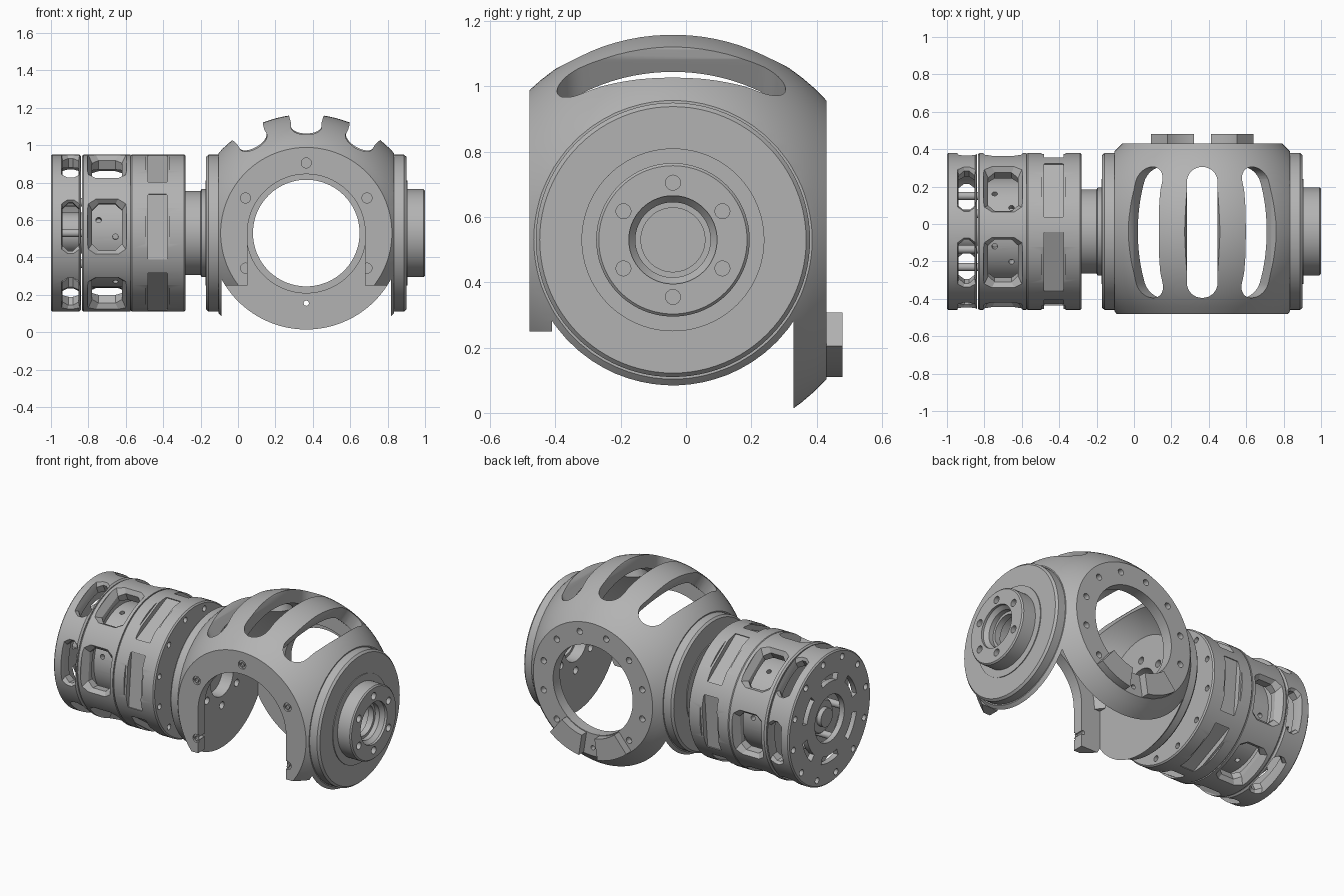
import bpy, bmesh
from math import sin, cos, pi, radians, sqrt
from mathutils import Matrix, Vector

if "Cube" in bpy.data.objects:
    bpy.data.objects.remove(bpy.data.objects["Cube"])

CENTRE = Vector((0.365, -0.04, 0.53))

metal = bpy.data.materials.new("grey_metal")
metal.use_nodes = True
metal.diffuse_color = (0.45, 0.45, 0.45, 1)
metal.node_tree.nodes["Principled BSDF"].inputs["Base Color"].default_value = (0.45, 0.45, 0.45, 1)


def around(axis, r, a, t, c=CENTRE):
    """Point at radius r and angle a (degrees) about an axis; t is the world position along it."""
    a = radians(a)
    if axis == "x":
        return Vector((t, c.y - r * cos(a), c.z + r * sin(a)))
    return Vector((c.x + r * sin(a), t, c.z - r * cos(a)))


def lathe(bm, axis, profile, n=96, a0=0, a1=360, c=CENTRE):
    """Turn a closed (radius, position) profile about an axis, fully or over a sector."""
    full = a1 - a0 >= 360
    rings = n if full else n + 1
    rows = [[bm.verts.new(around(axis, r, a0 + (a1 - a0) * i / n, t, c)) for r, t in profile]
            for i in range(rings)]
    m = len(profile)
    for i in range(n):
        p, q = rows[i], rows[(i + 1) % rings]
        for j in range(m):
            bm.faces.new((p[j], p[(j + 1) % m], q[(j + 1) % m], q[j]))
    if not full:
        bm.faces.new(rows[0])
        bm.faces.new(rows[-1])
    bmesh.ops.remove_doubles(bm, verts=[v for row in rows for v in row], dist=1e-5)


def cyl(bm, axis, r, lo, hi, n=96, c=CENTRE, bevel=0.0):
    lathe(bm, axis, [(0, lo), (r - bevel, lo), (r, lo + bevel), (r, hi - bevel), (r - bevel, hi), (0, hi)]
          if bevel else [(0, lo), (r, lo), (r, hi), (0, hi)], n, c=c)


def holes(bm, axis, count, ring, r, lo, hi, start=0, skip=()):
    for k in range(count):
        if k not in skip:
            cyl(bm, axis, r, lo, hi, 16, around(axis, ring, start + 360 * k / count, 0))


def loft(bm, levels, matrix, r, seg):
    """Stack rounded rectangles given as (half x, half y, z)."""
    rows = []
    for hx, hy, z in levels:
        row = []
        for q, (sx, sy) in enumerate(((1, 1), (-1, 1), (-1, -1), (1, -1))):
            for s in range(seg + 1):
                a = (q + s / seg) * pi / 2
                row.append(bm.verts.new(matrix @ Vector(
                    (sx * (hx - r) + r * cos(a), sy * (hy - r) + r * sin(a), z))))
        rows.append(row)
    for p, q in zip(rows, rows[1:]):
        for j in range(len(p)):
            k = (j + 1) % len(p)
            bm.faces.new((p[j], p[k], q[k], q[j]))
    bm.faces.new(rows[0])
    bm.faces.new(rows[-1])


def box(bm, x0, x1, y0, y1, z0, z1):
    size = Matrix.Diagonal((x1 - x0, y1 - y0, z1 - z0, 1))
    mid = Matrix.Translation(((x0 + x1) / 2, (y0 + y1) / 2, (z0 + z1) / 2))
    bmesh.ops.create_cube(bm, size=1, matrix=mid @ size)


def windows(bm, x, levels, corner=0.035, seg=1):
    """Six openings around the drum."""
    for k in range(6):
        m = Matrix.Translation((x, CENTRE.y, CENTRE.z)) @ Matrix.Rotation(radians(85 + 60 * k), 4, "X")
        loft(bm, levels, m, corner, seg)


def build(name, bm):
    bmesh.ops.recalc_face_normals(bm, faces=bm.faces)
    mesh = bpy.data.meshes.new(name)
    bm.to_mesh(mesh)
    bm.free()
    mesh.materials.append(metal)
    obj = bpy.data.objects.new(name, mesh)
    bpy.context.collection.objects.link(obj)
    return obj


def cut(obj, tool, operation="DIFFERENCE"):
    """Apply a boolean and throw the tool away."""
    if not isinstance(tool, bpy.types.Object):
        tool = build("cutter", tool)
    mod = obj.modifiers.new("cut", "BOOLEAN")
    mod.operation, mod.solver, mod.object, mod.use_self = operation, "EXACT", tool, True
    bpy.context.view_layer.update()
    result = bpy.data.meshes.new_from_object(obj.evaluated_get(bpy.context.evaluated_depsgraph_get()))
    obj.modifiers.clear()
    obj.data = result
    bpy.data.objects.remove(tool)


def ball(bm, r, lo, hi, n=24):
    """Sphere trimmed by two planes across y."""
    ys = [lo + (hi - lo) * i / n for i in range(n + 1)]
    lathe(bm, "y", [(0, lo)] + [(sqrt(r * r - (y - CENTRE.y) ** 2), y) for y in ys] + [(0, hi)], 128)


X, Y, Z = CENTRE

# Housing: trimmed ball shell
bm = bmesh.new()
ball(bm, 0.635, -0.48, 0.43)
housing = build("housing", bm)
bm = bmesh.new()
box(bm, X - 0.47, X + 0.47, -1, 1, -1, 2)
cut(housing, bm, "INTERSECT")

# Hollow interior, kept clear of the cheeks
bm = bmesh.new()
ball(bm, 0.553, -0.41, 0.33)
cavity = build("cavity", bm)
bm = bmesh.new()
box(bm, X - 0.452, X + 0.452, -1, 1, -1, 2)
cut(cavity, bm, "INTERSECT")
cut(housing, cavity)

# Open underside, front lower edge, front arch and rear port
for limits in ((X - 0.452, X + 0.452, -0.41, 0.33, -0.5, Z), (-1, 2, -1, -0.41, -0.5, 0.25),
               (X - 0.315, X + 0.315, -1, -0.3, -0.5, Z)):
    bm = bmesh.new()
    box(bm, *limits)
    cut(housing, bm)
bm = bmesh.new()
cyl(bm, "y", 0.315, -1, -0.3)
lathe(bm, "y", [(0, 0.2), (0.32, 0.2), (0.32, 0.36), (0.285, 0.36), (0.285, 0.6), (0, 0.6)])
cut(housing, bm)

# Three long slots over the top
for tilt in (-30, 0, 30):
    bm = bmesh.new()
    m = Matrix.Translation((X, -0.045, Z)) @ Matrix.Rotation(radians(tilt), 4, "Y")
    loft(bm, [(0.082, 0.35, 0.36), (0.082, 0.35, 0.59), (0.09, 0.358, 0.62), (0.13, 0.398, 0.7)], m, 0.08, 8)
    cut(housing, bm)

# Screw holes and cheek bores
bm = bmesh.new()
holes(bm, "y", 6, 0.375, 0.014, -0.6, -0.38, skip=(0,))
holes(bm, "y", 6, 0.375, 0.027, -0.6, -0.468, skip=(0,))
holes(bm, "y", 12, 0.365, 0.02, 0.39, 0.6, 15)
cyl(bm, "y", 0.014, 0.3, 0.6, 16, around("y", 0.375, 0, 0))
cyl(bm, "x", 0.115, -0.5, 1.5, 64)
holes(bm, "x", 6, 0.175, 0.023, -0.5, 1.5, 30)
cut(housing, bm)

# Two locating tabs on the rear ring
for side in (-1, 1):
    bm = bmesh.new()
    a, b = sorted((side * 9, side * 40))
    lathe(bm, "y", [(0.29, 0.425), (0.425, 0.425), (0.425, 0.48), (0.29, 0.48)], 12, a, b)
    build("rear_tab_left" if side > 0 else "rear_tab_right", bm)

# Cheek discs on both sides
for name, side in (("cheek_right", -1), ("cheek_left", 1)):
    bm = bmesh.new()
    at = lambda d: X + side * d
    lathe(bm, "x", [(0, at(0.455)), (0.42, at(0.455)), (0.42, at(0.522)), (0.408, at(0.535)),
                    (0.28, at(0.535)), (0.28, at(0.54)), (0, at(0.54))])
    cheek = build(name, bm)
    bm = bmesh.new()
    cyl(bm, "x", 0.115, -0.5, 1.5, 64)
    holes(bm, "x", 6, 0.175, 0.023, -0.5, 1.5, 30)
    cut(cheek, bm)

# Left axle with stepped bore
bm = bmesh.new()
lathe(bm, "x", [(0.098, 0.89), (0.235, 0.89), (0.235, 0.992), (0.227, 1.0), (0.135, 1.0),
                (0.135, 0.985), (0.115, 0.96), (0.115, 0.93), (0.098, 0.93)])
axle = build("axle", bm)
bm = bmesh.new()
holes(bm, "x", 6, 0.175, 0.023, 0.94, 1.1, 30)
cut(axle, bm)

# Neck between drum and housing
bm = bmesh.new()
lathe(bm, "x", [(0, -0.285), (0.225, -0.285), (0.225, -0.2), (0.235, -0.195), (0.235, -0.165), (0, -0.165)])
build("neck", bm)

# Drum, inner section with shallow pockets
bm = bmesh.new()
cyl(bm, "x", 0.42, -0.575, -0.28, bevel=0.008)
drum_inner = build("drum_inner", bm)
bm = bmesh.new()
windows(bm, -0.43, [(0.052, 0.175, 0.375), (0.052, 0.175, 0.5)], 0.004)
holes(bm, "x", 12, 0.375, 0.018, -0.34, -0.2, 15)
cut(drum_inner, bm)

# Shallow band joining the pockets' outer edges
bm = bmesh.new()
windows(bm, -0.43, [(0.065, 0.19, 0.408), (0.065, 0.19, 0.5)], 0.01)
cut(drum_inner, bm)

# Drum, middle section with chamfered windows over a core
bm = bmesh.new()
lathe(bm, "x", [(0.34, -0.8), (0.34, -0.575), (0.42, -0.575), (0.42, -0.582), (0.42, -0.825),
                (0.412, -0.835), (0.15, -0.835), (0.15, -0.8)])
drum_middle = build("drum_middle", bm)
bm = bmesh.new()
windows(bm, -0.7, [(0.08, 0.125, 0.25), (0.08, 0.125, 0.37), (0.105, 0.165, 0.41), (0.105, 0.165, 0.5)])
cut(drum_middle, bm)
bm = bmesh.new()
cyl(bm, "x", 0.29, -0.81, -0.57)
core = build("drum_core", bm)
bm = bmesh.new()
for offset in (-0.045, 0.045):
    for k in range(6):
        m = Matrix.Translation((-0.7 + offset, Y, Z)) @ Matrix.Rotation(radians(85 + offset * 200 + 60 * k), 4, "X")
        loft(bm, [(0.015, 0.015, 0.25), (0.015, 0.015, 0.32)], m, 0.0149, 4)
cut(core, bm)

# Drum, outer section: open cage with a slotted end plate
bm = bmesh.new()
lathe(bm, "x", [(0.15, -1.0), (0.412, -1.0), (0.42, -0.992), (0.42, -0.85), (0.41, -0.84),
                (0.35, -0.84), (0.35, -0.965), (0.15, -0.965)])
drum_outer = build("drum_outer", bm)
bm = bmesh.new()
windows(bm, -0.895, [(0.042, 0.13, 0.28), (0.042, 0.13, 0.38), (0.05, 0.16, 0.41), (0.05, 0.16, 0.5)], 0.03)
cut(drum_outer, bm)
bm = bmesh.new()
holes(bm, "x", 12, 0.375, 0.02, -1.1, -0.97, 10)
for k in range(6):
    lathe(bm, "x", [(0.235, -1.1), (0.28, -1.1), (0.28, -0.9), (0.235, -0.9)], 12, 60 * k + 12, 60 * k + 48)
cut(drum_outer, bm)

# Hub and posts inside the cage
bm = bmesh.new()
cyl(bm, "x", 0.11, -0.95, -0.8, 48, bevel=0.01)
cyl(bm, "x", 0.06, -0.98, -0.94, 32)
build("drum_hub", bm)
bm = bmesh.new()
holes(bm, "x", 6, 0.19, 0.022, -0.97, -0.83, 0)
build("drum_posts", bm)

# Smooth curved faces, keep edges sharp
for obj in bpy.context.scene.objects:
    obj.select_set(obj.type == "MESH")
bpy.context.view_layer.objects.active = housing
bpy.ops.object.shade_smooth_by_angle(angle=radians(30))
